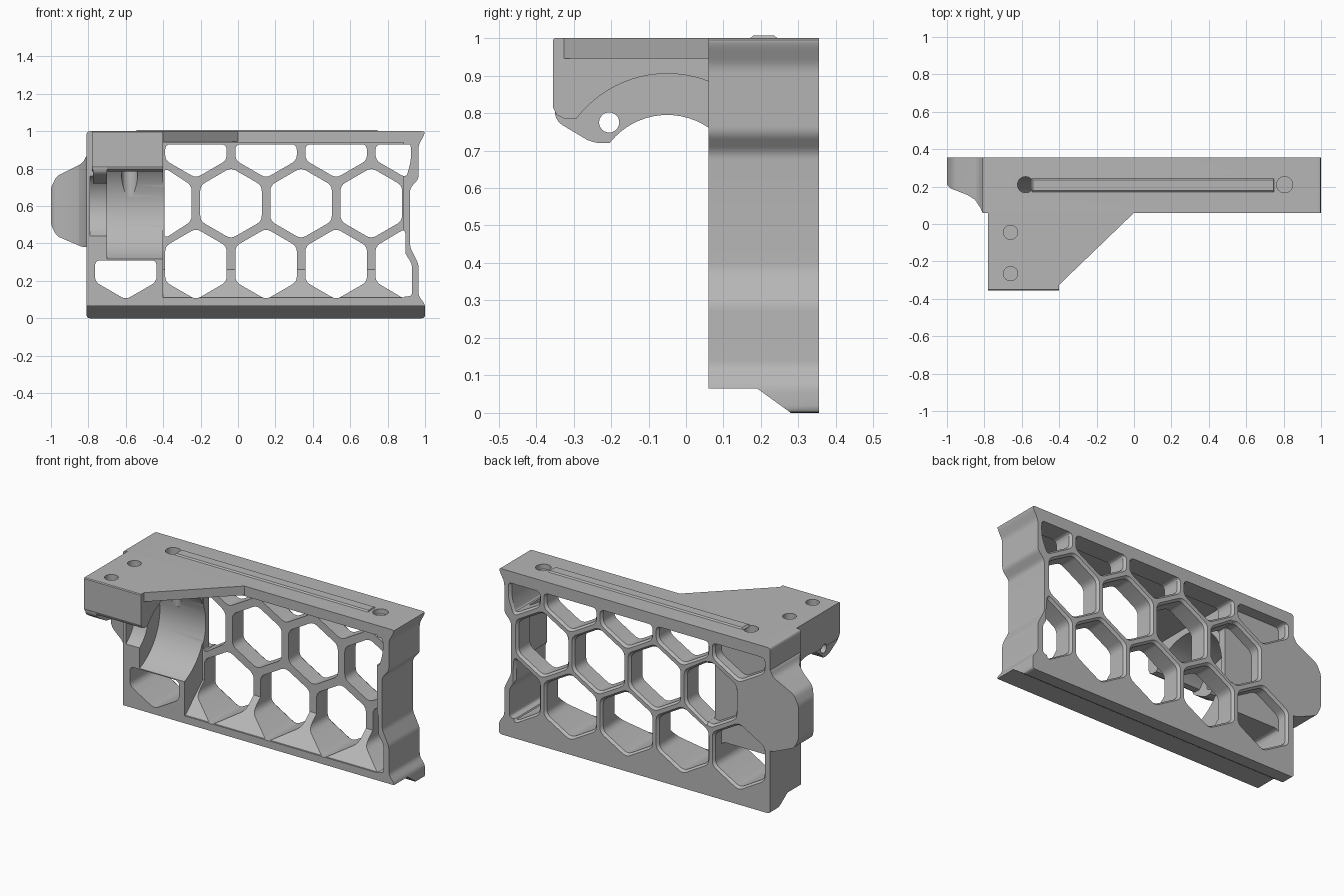
import bpy, bmesh
from math import sin, cos, pi
from mathutils import Vector

if "Cube" in bpy.data.objects:
    bpy.data.objects.remove(bpy.data.objects["Cube"], do_unlink=True)

grey = bpy.data.materials.new("plain grey")
grey.use_nodes = True
grey.diffuse_color = (0.47, 0.47, 0.47, 1)
grey.node_tree.nodes["Principled BSDF"].inputs["Base Color"].default_value = grey.diffuse_color


def loft(name, rings, axis):
    """Solid through matching 2D rings, each given as (position, points)."""
    place = {"x": lambda p, d: (d, p[0], p[1]),
             "y": lambda p, d: (p[0], d, p[1]),
             "z": lambda p, d: (p[0], p[1], d)}[axis]
    bm = bmesh.new()
    loops = [[bm.verts.new(place(p, d)) for p in pts] for d, pts in rings]
    n = len(loops[0])
    for a, b in zip(loops, loops[1:]):
        for i in range(n):
            bm.faces.new((a[i], a[(i + 1) % n], b[(i + 1) % n], b[i]))
    bm.faces.new(loops[0])
    bm.faces.new(loops[-1])
    bmesh.ops.recalc_face_normals(bm, faces=bm.faces)
    mesh = bpy.data.meshes.new(name)
    bm.to_mesh(mesh)
    bm.free()
    mesh.materials.append(grey)
    ob = bpy.data.objects.new(name, mesh)
    bpy.context.collection.objects.link(ob)
    return ob


def prism(name, pts, axis, a, b):
    return loft(name, [(a, pts), (b, pts)], axis)


def circle(u, v, r, n=40):
    return [(u + r * cos(2 * pi * i / n), v + r * sin(2 * pi * i / n)) for i in range(n)]


def rounded(pts, r, steps=4):
    """Replace every corner of a polygon with a short curve."""
    out = []
    for i, p in enumerate(pts):
        p, a, b = Vector(p), Vector(pts[i - 1]), Vector(pts[(i + 1) % len(pts)])
        s = p + (a - p).normalized() * min(r, (a - p).length * 0.4)
        e = p + (b - p).normalized() * min(r, (b - p).length * 0.4)
        for k in range(steps + 1):
            t = k / steps
            out.append(tuple(s * (1 - t) ** 2 + p * 2 * t * (1 - t) + e * t * t))
    return out


def combine(ob, cutter, operation="DIFFERENCE"):
    mod = ob.modifiers.new("cut", "BOOLEAN")
    mod.operation, mod.solver, mod.object = operation, "EXACT", cutter
    bpy.context.view_layer.objects.active = ob
    bpy.ops.object.modifier_apply(modifier=mod.name)
    bpy.data.objects.remove(cutter, do_unlink=True)


FRONT, BACK, TOP = 0.06, 0.355, 1.0
BLOCK = -0.40                      # right end of the solid holder block
BORE_Y, BORE_Z = -0.05, 0.60

# Frame body with the stepped end wall
frame = prism("honeycomb_frame", rounded([
    (-0.81, 0), (1, 0), (1, 0.075), (0.965, 0.12), (0.965, 0.29), (0.92, 0.38),
    (0.92, 0.695), (0.965, 0.745), (0.965, 0.925), (0.995, 0.98), (1, 1), (-0.81, 1)], 0.02),
    "y", FRONT, BACK)

# Sloped underside of the bottom rail
combine(frame, prism("cut", [(0, 0.065), (0.19, 0.065), (0.28, 0), (0.28, -0.1), (0, -0.1)],
                     "x", -2, 2))

# Open front beside the holder block, with a ramped floor
combine(frame, prism("cut", [(0, 0.11), (0.07, 0.11), (0.235, 0.26), (0.235, 0.94), (0, 0.94)],
                     "x", BLOCK, 0.885))


# Honeycomb cells with chamfered back edges
def cell(cx, cz, start, left=-2, right=2, zmax=0.93):
    def outline(r):
        pts = []
        for i in range(6):
            a = pi / 2 + i * pi / 3
            pts.append((max(left, min(cx + r * cos(a), right + r - 0.19)),
                        min(cz + r * sin(a), zmax)))
        clean = [p for i, p in enumerate(pts)
                 if (Vector(p) - Vector(pts[i - 1])).length > 0.004]
        return rounded(clean, 0.03)
    inner, outer = outline(0.19), outline(0.205)
    rings = [(start, inner), (BACK - 0.015, inner), (BACK + 0.002, outer)]
    if len(inner) != len(outer):
        rings = [(start, inner), (BACK + 0.002, inner)]
    combine(frame, loft("cut", rings, "y"))


PITCH, POCKET = 0.375, 0.285
for k in range(5):
    x = -0.60 + PITCH * k
    depth = 0 if k else POCKET
    cell(x, 0.29, depth, right=0.895)
    cell(x, 0.94, depth, right=0.925)
    if k < 4:
        cell(x + PITCH / 2, 0.615, 0.2 if k else POCKET)

# Half of the first middle cell is open right through
cell(-0.60 + PITCH / 2, 0.615, 0.2, left=BLOCK + 0.006)

# Lower opening under the bore
cell(-0.60, 0.29, 0, zmax=0.31)

# Lower end cell widened towards the end wall
combine(frame, prism("cut", rounded([(0.80, 0.17), (0.89, 0.115), (0.93, 0.12), (0.93, 0.29),
                                     (0.88, 0.37), (0.80, 0.37)], 0.02), "y", 0, 0.5))

# Side lug: front outline limited by a curved plan
lug = prism("side_lug", rounded([(-0.79, 0.38), (-0.83, 0.38), (-0.97, 0.44), (-1, 0.50),
                                 (-1, 0.70), (-0.97, 0.76), (-0.83, 0.83), (-0.81, 0.87),
                                 (-0.79, 0.87)], 0.02), "y", 0, BACK)
combine(lug, prism("cut", [(-1.1, 0.5), (-1.1, 0.21), (-1, 0.21), (-0.98, 0.19), (-0.89, 0.155),
                           (-0.85, 0.13), (-0.82, 0.085), (-0.81, 0.06), (-0.795, 0.06),
                           (-0.795, 0.5)], "z", 0.2, 1), "INTERSECT")

# Overhanging arm above the bore
arm = prism("holder_arm", [(0.07, TOP), (-0.35, TOP), (-0.355, 0.995), (-0.355, 0.815),
                           (-0.345, 0.795), (-0.325, 0.785), (-0.285, 0.785), (0.07, 0.785)],
            "x", -0.78, BLOCK)

# Clamp plate below the arm
plate = prism("clamp_plate", rounded([(0.07, 0.99), (-0.35, 0.99), (-0.35, 0.78), (-0.25, 0.72),
                                      (-0.19, 0.72), (-0.15, 0.75), (0.07, 0.74)], 0.025),
              "x", -0.775, -0.70)

# Wide bore and narrow bore, with the pivot hole
for part in (frame, arm):
    combine(part, prism("cut", circle(BORE_Y, BORE_Z, 0.305, 80), "x", -0.70, BLOCK + 0.01))
for part in (frame, arm, plate):
    combine(part, prism("cut", circle(BORE_Y, BORE_Z, 0.195, 64), "x", -0.79, -0.65))
for part in (arm, plate):
    combine(part, prism("cut", circle(-0.205, 0.775, 0.027, 24), "x", -0.9, -0.65))

# Triangular web joining arm and top plate
prism("top_web", [(BLOCK - 0.01, 0.07), (BLOCK - 0.01, -0.325), (BLOCK, -0.325), (0, FRONT),
                  (0, 0.07)], "z", 0.945, TOP)

# Holes in the top
for x, floor in ((-0.58, 0.65), (0.805, 0.97)):
    combine(frame, prism("cut", circle(x, 0.21, 0.043, 32), "z", floor, 1.1))
for y in (-0.045, -0.265):
    combine(arm, prism("cut", circle(-0.66, y, 0.038, 32), "z", 0.95, 1.1))

# Raised strip along the top
loft("top_strip", [(0.995, [(-0.55, 0.165), (0.75, 0.165), (0.75, 0.25), (-0.55, 0.25)]),
                   (1.007, [(-0.54, 0.18), (0.745, 0.18), (0.745, 0.235), (-0.54, 0.235)])], "z")

# Smooth curves, sharp edges
for ob in (frame, lug, arm, plate):
    bpy.ops.object.select_all(action="DESELECT")
    ob.select_set(True)
    bpy.context.view_layer.objects.active = ob
    bpy.ops.object.shade_smooth_by_angle(angle=0.42)
